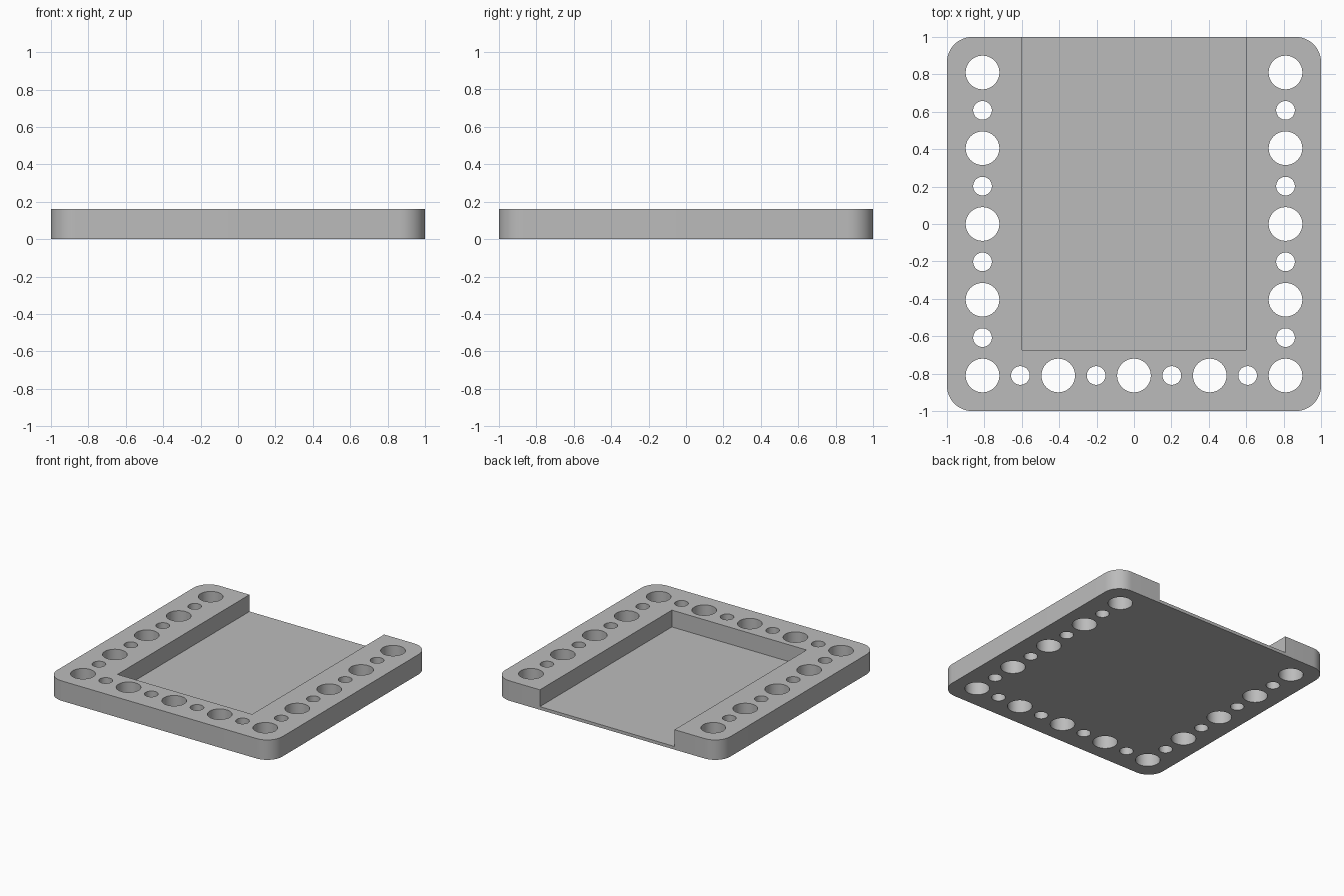
import bpy, bmesh, math
from mathutils import Matrix, Vector

if "Cube" in bpy.data.objects:
    bpy.data.objects.remove(bpy.data.objects["Cube"])

HEIGHT, FLOOR = 0.16, 0.025      # slab height, pocket floor thickness
CORNER = 0.135                   # outer corner radius
EDGE, PITCH = 0.81, 0.2025       # hole row offset and spacing
BIG, SMALL = 0.09, 0.05          # hole radii


def make_object(name, bm):
    bmesh.ops.recalc_face_normals(bm, faces=bm.faces)
    mesh = bpy.data.meshes.new(name)
    bm.to_mesh(mesh)
    bm.free()
    obj = bpy.data.objects.new(name, mesh)
    bpy.context.collection.objects.link(obj)
    return obj


# Rounded square slab
bm = bmesh.new()
outline = []
for quarter, (sx, sy) in enumerate([(1, 1), (-1, 1), (-1, -1), (1, -1)]):
    for i in range(13):
        a = math.radians(quarter * 90 + i * 7.5)
        outline.append(bm.verts.new((sx * (1 - CORNER) + CORNER * math.cos(a),
                                     sy * (1 - CORNER) + CORNER * math.sin(a), 0)))
base = bm.faces.new(outline)
ext = bmesh.ops.extrude_face_region(bm, geom=[base])
bmesh.ops.translate(bm, vec=(0, 0, HEIGHT),
                    verts=[v for v in ext["geom"] if isinstance(v, bmesh.types.BMVert)])
tray = make_object("tray", bm)

# Cutter: pocket open at the back
bm = bmesh.new()
x0, x1, y0, y1, z0, z1 = -0.598, 0.598, -0.675, 1.2, FLOOR, 0.4
bmesh.ops.create_cube(bm, size=1, matrix=Matrix.Translation(
    Vector(((x0 + x1) / 2, (y0 + y1) / 2, (z0 + z1) / 2)))
    @ Matrix.Diagonal((x1 - x0, y1 - y0, z1 - z0, 1)))

# Cutter: alternating big and small holes along both sides and the front
spots = []
for i in range(9):
    p = -EDGE + i * PITCH
    r = BIG if i % 2 == 0 else SMALL
    spots += [(-EDGE, p, r), (EDGE, p, r)]
    if 0 < i < 8:
        spots.append((p, -EDGE, r))
for x, y, r in spots:
    bmesh.ops.create_cone(bm, cap_ends=True, segments=48, radius1=r, radius2=r,
                          depth=0.6, matrix=Matrix.Translation((x, y, HEIGHT / 2)))
cutter = make_object("cutter", bm)
cutter.hide_render = True

# Cut the slab
mod = tray.modifiers.new("cut", 'BOOLEAN')
mod.operation = 'DIFFERENCE'
mod.solver = 'EXACT'
mod.object = cutter
bpy.context.view_layer.objects.active = tray
tray.select_set(True)
bpy.ops.object.modifier_apply(modifier=mod.name)
bpy.data.objects.remove(cutter, do_unlink=True)

# Plain grey finish, smooth round walls with sharp rims
grey = bpy.data.materials.new("grey")
grey.diffuse_color = (0.5, 0.5, 0.5, 1)
grey.use_nodes = True
grey.node_tree.nodes["Principled BSDF"].inputs["Base Color"].default_value = grey.diffuse_color
tray.data.materials.clear()
tray.data.materials.append(grey)
bpy.ops.object.shade_smooth_by_angle(angle=math.radians(30))
